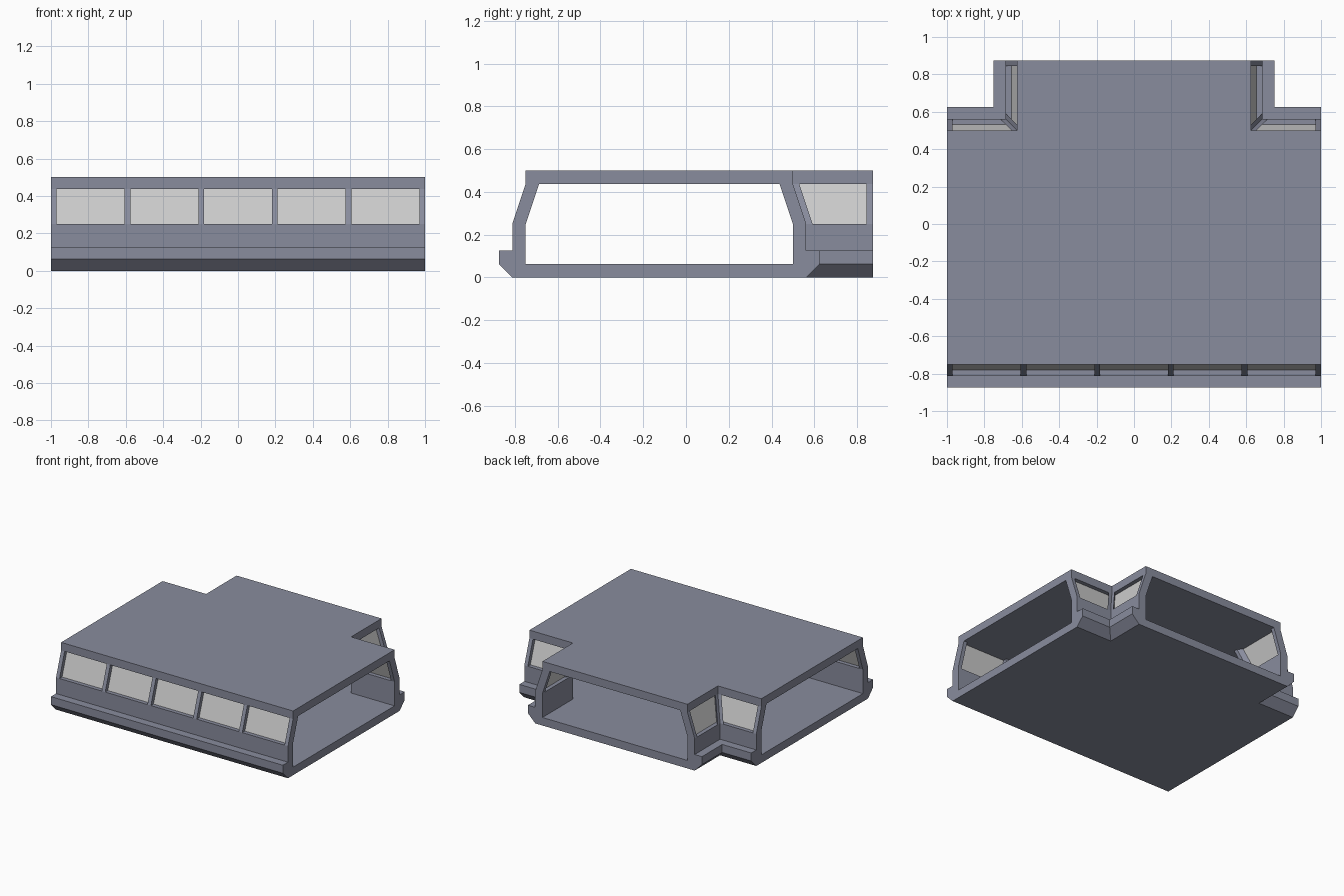
import bpy, bmesh

if "Cube" in bpy.data.objects:
    bpy.data.objects.remove(bpy.data.objects["Cube"])

# T-shaped corridor: d is the outward offset from the roof edge
W = 0.03                      # window post width
SILL, HEAD = 0.25, 0.4375     # window band heights
T = 0.0625                    # wall thickness
ENDS = (1, 4, 7)              # open corridor ends (outline edge numbers)


def outline(d, z):
    a, b, f = 0.625 + d, 0.5 + d, -0.75 - d
    pts = [(-1, f), (1, f), (1, b), (a, b), (a, 0.875), (-a, 0.875), (-a, b), (-1, b)]
    return [(x, y, z) for x, y in pts]


def ring(bm, pts):
    return [bm.verts.new(p) for p in pts]


def strip(bm, lo, hi, skip=()):
    n = len(lo)
    for i in range(n):
        if i not in skip:
            j = (i + 1) % n
            bm.faces.new((lo[i], lo[j], hi[j], hi[i]))


def finish(bm, name, color, recalc=True):
    if recalc:
        bmesh.ops.recalc_face_normals(bm, faces=bm.faces)
    me = bpy.data.meshes.new(name)
    bm.to_mesh(me)
    bm.free()
    ob = bpy.data.objects.new(name, me)
    bpy.context.collection.objects.link(ob)
    mat = bpy.data.materials.get(color[0]) or bpy.data.materials.new(color[0])
    mat.diffuse_color = color[1]
    mat.use_nodes = True
    mat.node_tree.nodes["Principled BSDF"].inputs["Base Color"].default_value = mat.diffuse_color
    me.materials.append(mat)


HULL = ("hull_paint", (0.25, 0.265, 0.34, 1))
GLASS = ("window_glass", (0.53, 0.53, 0.53, 1))

# floor with lower walls and bumper ledge
bm = bmesh.new()
profile = [(T, 0), (2 * T, T), (2 * T, 2 * T), (T, 2 * T), (T, SILL), (0, SILL), (0, T)]
rings = [ring(bm, outline(d, z)) for d, z in profile]
for lo, hi in zip(rings, rings[1:]):
    strip(bm, lo, hi, ENDS)
bm.faces.new(rings[0])
bm.faces.new(rings[-1])
for e in ENDS:
    j = (e + 1) % 8
    bm.faces.new([r[e] for r in rings] + [r[j] for r in reversed(rings)])
finish(bm, "floor_and_lower_walls", HULL)

# roof slab
bm = bmesh.new()
lo, hi = ring(bm, outline(0, HEAD)), ring(bm, outline(0, 0.5))
strip(bm, lo, hi)
bm.faces.new(lo)
bm.faces.new(hi)
finish(bm, "roof", HULL)


# leaning window posts: plan(d) gives a cross-section at outer offset d
def post(bm, plan):
    strip(bm, ring(bm, [(x, y, SILL) for x, y in plan(T)]),
          ring(bm, [(x, y, HEAD) for x, y in plan(0)]))


# leaning glass pane in the middle of the wall
def pane(bm, edge):
    lo = [(x, y, SILL) for x, y in edge(T / 2)]
    hi = [(x, y, HEAD) for x, y in edge(-T / 2)]
    bm.faces.new(ring(bm, [lo[0], lo[1], hi[1], hi[0]]))


posts, panes = bmesh.new(), bmesh.new()

# front wall: six posts, five panes
pitch = (2 - W) / 5
for i in range(6):
    x = -1 + i * pitch
    post(posts, lambda d: [(x, -0.75 - d), (x + W, -0.75 - d),
                           (x + W, -0.75 - d + T), (x, -0.75 - d + T)])
    if i < 5:
        pane(panes, lambda d: [(x + W, -0.75 - d), (x + pitch, -0.75 - d)])

# two rear notches: side post, mitred corner post, back post, two panes each
for s in (1, -1):
    post(posts, lambda d: [(s * x, y) for x, y in (
        (1 - W, 0.5 + d), (1, 0.5 + d), (1, 0.5 + d - T), (1 - W, 0.5 + d - T))])
    post(posts, lambda d: [(s * x, y) for x, y in (
        (0.625 + d, 0.875 - W), (0.625 + d, 0.875),
        (0.625 + d - T, 0.875), (0.625 + d - T, 0.875 - W))])

    def corner(d):
        a, b = 0.625 + d, 0.5 + d
        return [(s * x, y) for x, y in (
            (a + W, b), (a, b), (a, b + W),
            (a - T, b + W - T), (a - T, b - T), (a + W - T, b - T))]
    post(posts, corner)
    pane(panes, lambda d: [(s * (1 - W), 0.5 + d), (s * (0.625 + d + W), 0.5 + d)][::s])
    pane(panes, lambda d: [(s * (0.625 + d), 0.5 + d + W), (s * (0.625 + d), 0.875 - W)][::s])

finish(posts, "window_posts", HULL)
finish(panes, "window_panes", GLASS, recalc=False)
